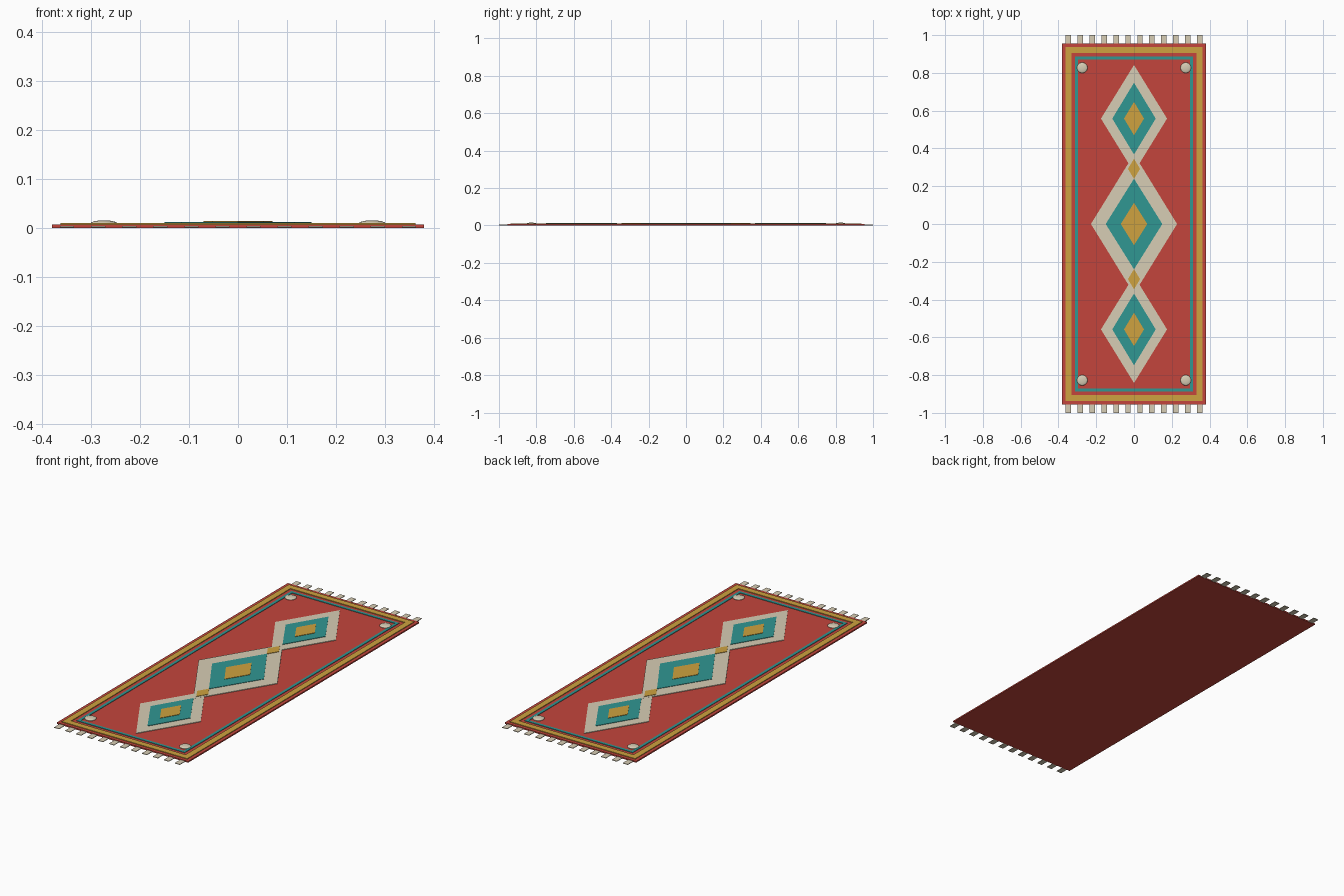
import bpy, bmesh
from mathutils import Matrix

if "Cube" in bpy.data.objects:
    bpy.data.objects.remove(bpy.data.objects["Cube"])


def material(name, rgb):
    m = bpy.data.materials.new(name)
    m.diffuse_color = (*rgb, 1)
    m.use_nodes = True
    m.node_tree.nodes["Principled BSDF"].inputs["Base Color"].default_value = m.diffuse_color
    return m


RED = material("red_wool", (0.55, 0.06, 0.045))
GOLD = material("gold_wool", (0.62, 0.36, 0.05))
TEAL = material("teal_wool", (0.03, 0.31, 0.29))
CREAM = material("cream_wool", (0.68, 0.61, 0.46))


def finish(bm, name, mat):
    bmesh.ops.recalc_face_normals(bm, faces=bm.faces)
    mesh = bpy.data.meshes.new(name)
    bm.to_mesh(mesh)
    bm.free()
    mesh.materials.append(mat)
    ob = bpy.data.objects.new(name, mesh)
    bpy.context.collection.objects.link(ob)
    return ob


def add_box(bm, x0, x1, y0, y1, z0, z1):
    mat = Matrix.Translation(((x0 + x1) / 2, (y0 + y1) / 2, (z0 + z1) / 2)) \
        @ Matrix.Diagonal((x1 - x0, y1 - y0, z1 - z0, 1))
    bmesh.ops.create_cube(bm, size=1, matrix=mat)


def frame(name, mat, hx, hy, width, z0, z1):
    """Rectangular border made of two long and two short strips."""
    bm = bmesh.new()
    for s in (-1, 1):
        xs = sorted((s * hx, s * (hx - width)))
        ys = sorted((s * hy, s * (hy - width)))
        add_box(bm, *xs, -hy, hy, z0, z1)
        add_box(bm, -hx + width, hx - width, *ys, z0, z1)
    return finish(bm, name, mat)


def diamond(name, mat, y, hx, hy, z0, z1):
    bm = bmesh.new()
    pts = [(hx, y), (0, y + hy), (-hx, y), (0, y - hy)]
    face = bm.faces.new([bm.verts.new((px, py, z0)) for px, py in pts])
    top = bmesh.ops.extrude_face_region(bm, geom=[face])["geom"]
    bmesh.ops.translate(bm, vec=(0, 0, z1 - z0),
                        verts=[v for v in top if isinstance(v, bmesh.types.BMVert)])
    return finish(bm, name, mat)


# woven body
bm = bmesh.new()
add_box(bm, -0.38, 0.38, -0.955, 0.955, 0, 0.007)
finish(bm, "rug_body", RED)

# borders
frame("gold_border", GOLD, 0.363, 0.938, 0.032, 0.005, 0.0105)
frame("teal_border", TEAL, 0.312, 0.887, 0.015, 0.005, 0.0095)

# medallions: centre y, then (half width, half length) of cream, teal and gold
medallions = {
    "centre": (0, (0.228, 0.37), (0.15, 0.24), (0.07, 0.112)),
    "back": (0.558, (0.175, 0.284), (0.115, 0.19), (0.053, 0.088)),
    "front": (-0.558, (0.175, 0.284), (0.115, 0.19), (0.053, 0.088)),
}
for place, (y, outer, middle, inner) in medallions.items():
    # the centre cream layer sits a hair higher where the diamonds overlap
    top = 0.0102 if place == "centre" else 0.0100
    diamond(place + "_cream_diamond", CREAM, y, *outer, 0.005, top)
    diamond(place + "_teal_diamond", TEAL, y, *middle, 0.005, 0.0122)
    diamond(place + "_gold_diamond", GOLD, y, *inner, 0.005, 0.0142)

# small linking diamonds
for place, y in (("back", 0.292), ("front", -0.292)):
    diamond(place + "_link_diamond", GOLD, y, 0.032, 0.053, 0.005, 0.0122)

# corner studs
for sx, side in ((-1, "left"), (1, "right")):
    for sy, end in ((-1, "front"), (1, "back")):
        bm = bmesh.new()
        mat = Matrix.Translation((sx * 0.274, sy * 0.827, 0.0085)) @ Matrix.Diagonal((1, 1, 0.25, 1))
        bmesh.ops.create_uvsphere(bm, u_segments=24, v_segments=12, radius=0.028, matrix=mat)
        stud = finish(bm, f"{end}_{side}_stud", CREAM)
        stud.data.shade_smooth()

# fringe tassels
for s, end in ((-1, "front"), (1, "back")):
    bm = bmesh.new()
    for i in range(12):
        x = -0.349 + i * 0.698 / 11
        add_box(bm, x - 0.0145, x + 0.0145, *sorted((s * 0.945, s * 1.0)), 0.001, 0.004)
    finish(bm, end + "_fringe", CREAM)
